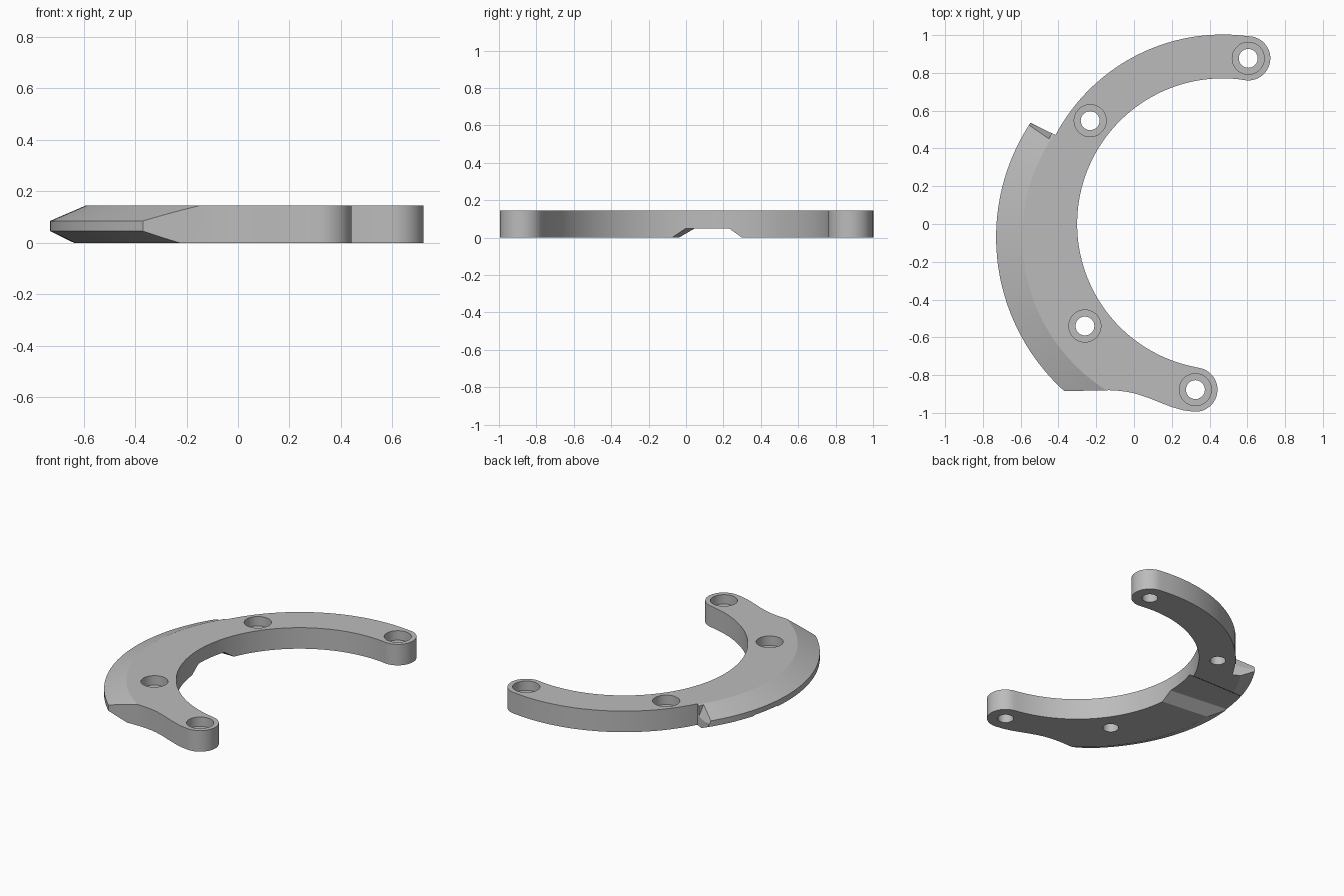
import bpy, bmesh
from math import sin, cos, radians, hypot, atan2, degrees
from mathutils import Vector

cube = bpy.data.objects.get("Cube")
if cube:
    bpy.data.objects.remove(cube, do_unlink=True)

THICK = 0.145
RING = (0.47, 0.0)        # centre of the ring arc
FLANGE = (0.37, -0.07)    # centre of the bevelled flange arc
HOLES = [(0.605, 0.877), (-0.232, 0.547), (-0.26, -0.54), (0.325, -0.877)]

grey = bpy.data.materials.new("plain grey")
grey.use_nodes = True
grey.diffuse_color = (0.5, 0.5, 0.5, 1)
grey.node_tree.nodes["Principled BSDF"].inputs["Base Color"].default_value = (0.5, 0.5, 0.5, 1)


def arc(c, r, a, b, n):
    """Points on an arc from angle a to b in degrees."""
    steps = [radians(a + (b - a) * i / n) for i in range(n + 1)]
    return [(c[0] + r * cos(t), c[1] + r * sin(t)) for t in steps]


def loft(name, rings):
    """Closed solid skinned through rings of equal length."""
    bm = bmesh.new()
    rows = [[bm.verts.new(p) for p in ring] for ring in rings]
    n = len(rows[0])
    for lo, hi in zip(rows, rows[1:]):
        for i in range(n):
            j = (i + 1) % n
            bm.faces.new((lo[i], lo[j], hi[j], hi[i]))
    bm.faces.new(rows[0])
    bm.faces.new(rows[-1])
    bmesh.ops.recalc_face_normals(bm, faces=bm.faces)
    mesh = bpy.data.meshes.new(name)
    bm.to_mesh(mesh)
    bm.free()
    mesh.materials.append(grey)
    obj = bpy.data.objects.new(name, mesh)
    bpy.context.collection.objects.link(obj)
    return obj


def prism(name, outline, z0, z1):
    return loft(name, [[(x, y, z) for x, y in outline] for z in (z0, z1)])


def sweep(name, profile, a, b, n):
    """Revolve an (r, z) profile around the flange centre."""
    paths = [arc(FLANGE, r, a, b, n) for r, z in profile]
    return loft(name, [[(*path[i], z) for path, (r, z) in zip(paths, profile)]
                       for i in range(n + 1)])


def cut(target, cutter):
    cutter.hide_render = True
    mod = target.modifiers.new("cut", 'BOOLEAN')
    mod.operation = 'DIFFERENCE'
    mod.solver = 'EXACT'
    mod.object = cutter
    bpy.context.view_layer.objects.active = target
    bpy.ops.object.modifier_apply(modifier=mod.name)
    bpy.data.objects.remove(cutter, do_unlink=True)


# Plan outline: ring, flange, neck, round ends
top_end, low_end = HOLES[0], HOLES[3]
a_top = degrees(atan2(top_end[1], top_end[0] - RING[0]))
a_low = degrees(atan2(low_end[1], low_end[0] - RING[0])) % 360
outline = arc(RING, 1.003, a_top, 152.0, 36)[1:]
outline += arc(FLANGE, 1.1, 146.6, 227.8, 48)
outline += [(-0.13, -0.88), (-0.08, -0.883), (-0.04, -0.888), (0, -0.896), (0.04, -0.908),
            (0.08, -0.922), (0.14, -0.946), (0.2, -0.969), (0.26, -0.986)]
outline += arc(low_end, 0.117, a_low, a_low + 180, 24)
outline += arc(RING, 0.771, a_low, a_top, 90)[1:-1]
outline += arc(top_end, 0.117, a_top + 180, a_top + 360, 24)
body = prism("bracket_body", outline, 0, THICK)

# Conical bevels above and below the flange rim
cut(body, sweep("top_bevel_cutter", [(0.834, 0.2), (1.2, 0.042), (1.2, 0.2)], 143, 270, 75))
cut(body, sweep("bottom_bevel_cutter", [(0.906, -0.05), (1.2, 0.094), (1.2, -0.05)], 143, 270, 75))

# Sloped end of the flange tip
along = Vector((-0.19, 0.08, 0))
out = Vector((0.39, 0.92, 0))
start = Vector((-0.435, 0.485, 0))
section = [(0, 0.06), (0.1, 0.06), (0.1, 0.2), (-0.065, 0.2)]
cut(body, loft("tip_cutter", [[start + along * k + out * d + Vector((0, 0, z)) for d, z in section]
                              for k in (0, 1)]))

# Underside channel, slightly narrower towards the rim
rings = []
for x, skew in ((-0.2, -0.01), (-0.85, 0.06)):
    rings.append([(x, -0.15 + skew, -0.05), (x, 0.0 + skew, 0.05),
                  (x, 0.23, 0.05), (x, 0.37, -0.05)])
cut(body, loft("channel_cutter", rings))

# Counterbored screw holes
for h in HOLES:
    cut(body, prism("hole_cutter", arc(h, 0.05, 0, 350, 35), -0.1, 0.3))
    cut(body, prism("counterbore_cutter", arc(h, 0.085, 0, 350, 35), 0.08, 0.3))

bpy.ops.object.select_all(action='DESELECT')
body.select_set(True)
bpy.context.view_layer.objects.active = body
bpy.ops.object.shade_smooth_by_angle(angle=radians(20))
